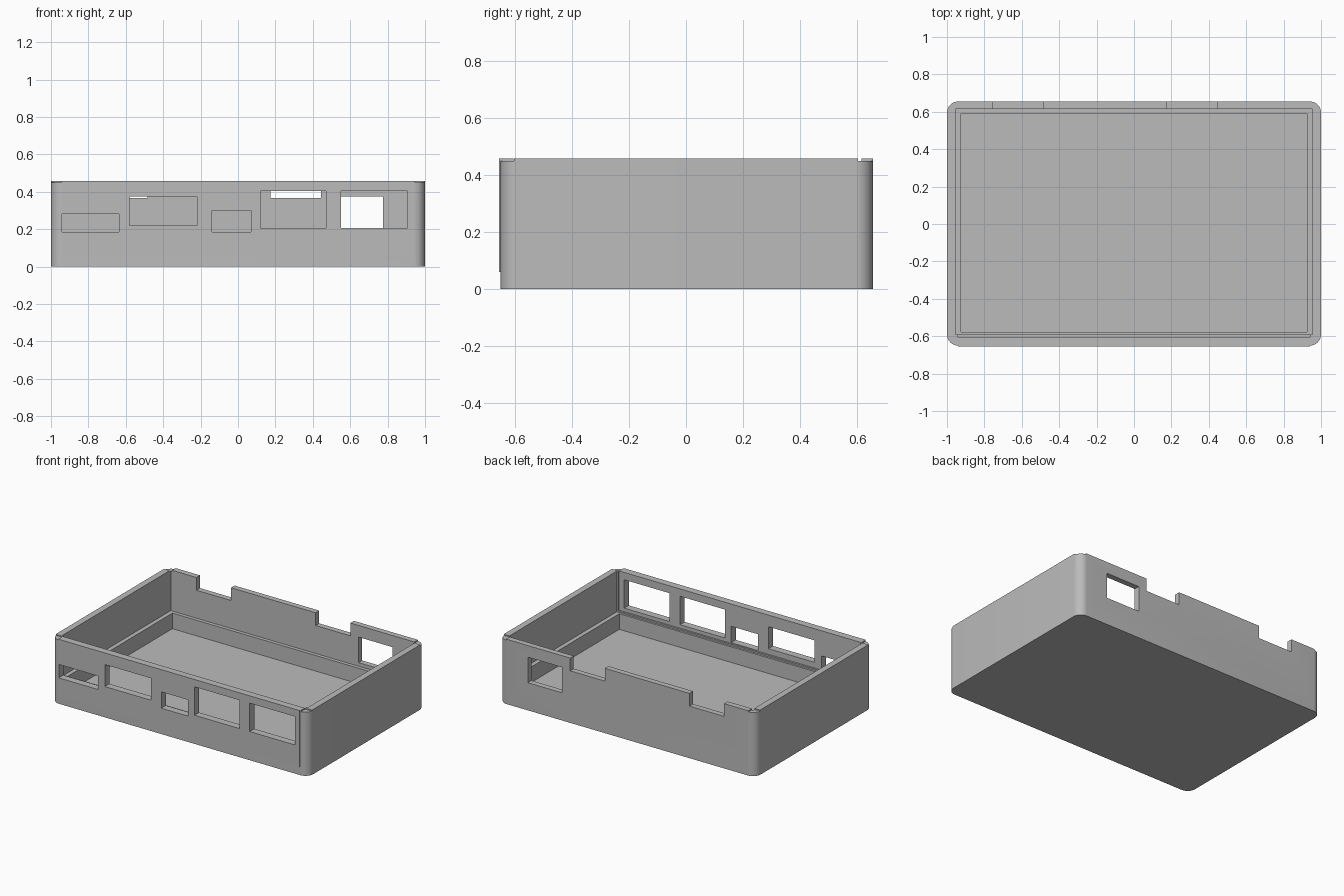
import bpy, bmesh, math

if "Cube" in bpy.data.objects:
    bpy.data.objects.remove(bpy.data.objects["Cube"])

grey = bpy.data.materials.new("grey plastic")
grey.use_nodes = True
colour = (0.5, 0.5, 0.5, 1)
grey.diffuse_color = colour
grey.node_tree.nodes["Principled BSDF"].inputs["Base Color"].default_value = colour

TOP = 0.457
REACH = 0.6


def prism(name, outline, z0, z1):
    """Upright solid with the given outline."""
    bm = bmesh.new()
    base = bm.faces.new([bm.verts.new((x, y, z0)) for x, y in outline])
    top = bmesh.ops.extrude_face_region(bm, geom=[base])["geom"]
    verts = [v for v in top if isinstance(v, bmesh.types.BMVert)]
    bmesh.ops.translate(bm, vec=(0, 0, z1 - z0), verts=verts)
    bmesh.ops.recalc_face_normals(bm, faces=bm.faces)
    mesh = bpy.data.meshes.new(name)
    bm.to_mesh(mesh)
    bm.free()
    mesh.materials.append(grey)
    obj = bpy.data.objects.new(name, mesh)
    bpy.context.collection.objects.link(obj)
    return obj


def box(name, x0, x1, y0, y1, z0, z1):
    return prism(name, [(x0, y0), (x1, y0), (x1, y1), (x0, y1)], z0, z1)


def rounded(x, y0, y1, r, steps=10):
    points = []
    corners = [(x - r, y1 - r), (r - x, y1 - r), (r - x, y0 + r), (x - r, y0 + r)]
    for quarter, (cx, cy) in enumerate(corners):
        for i in range(steps + 1):
            a = math.pi / 2 * (quarter + i / steps)
            points.append((cx + r * math.cos(a), cy + r * math.sin(a)))
    return points


def combine(target, other, operation="DIFFERENCE"):
    mod = target.modifiers.new("combine", "BOOLEAN")
    mod.operation, mod.solver, mod.object = operation, "EXACT", other
    bpy.context.view_layer.objects.active = target
    bpy.ops.object.modifier_apply(modifier=mod.name)
    bpy.data.objects.remove(other)


# Rounded shell with a raised front plate
case = prism("case_shell", rounded(1, -0.65, 0.655, 0.06), 0, TOP)
combine(case, box("front_plate", -0.94, 0.94, -0.655, -0.63, 0.06, TOP), "UNION")

# Wide upper cavity, thin front lip and narrower lower cavity
combine(case, box("upper_cavity", -0.955, 0.955, -0.592, 0.615, 0.17, REACH))
combine(case, box("front_recess", -0.945, 0.945, -0.604, -0.5, 0.18, REACH))
combine(case, box("lower_cavity", -0.925, 0.925, -0.578, 0.59, 0.06, REACH))

# Slightly lowered corner tops
for sx in (-1, 1):
    for sy in (-1, 1):
        xs, ys = sorted((sx * 0.945, sx * 1.1)), sorted((sy * 0.603, sy * 0.8))
        combine(case, box("corner_step", *xs, *ys, 0.449, REACH))

# Connector openings in the front wall
for x0, x1, z0, z1 in [(-0.94, -0.635, 0.185, 0.28), (-0.58, -0.22, 0.22, 0.375),
                       (-0.14, 0.07, 0.185, 0.3), (0.12, 0.47, 0.205, 0.405),
                       (0.55, 0.905, 0.205, 0.405)]:
    combine(case, box("front_opening", x0, x1, -0.8, -0.585, z0, z1))

# Window and two rim notches in the back wall
for x0, x1, z0, z1 in [(0.51, 0.775, 0.195, 0.375), (0.175, 0.445, 0.367, REACH),
                       (-0.755, -0.485, 0.367, REACH)]:
    combine(case, box("back_opening", x0, x1, 0.6, 0.8, z0, z1))

bpy.ops.object.select_all(action="DESELECT")
case.select_set(True)
bpy.context.view_layer.objects.active = case
bpy.ops.object.shade_smooth_by_angle(angle=math.radians(30))
